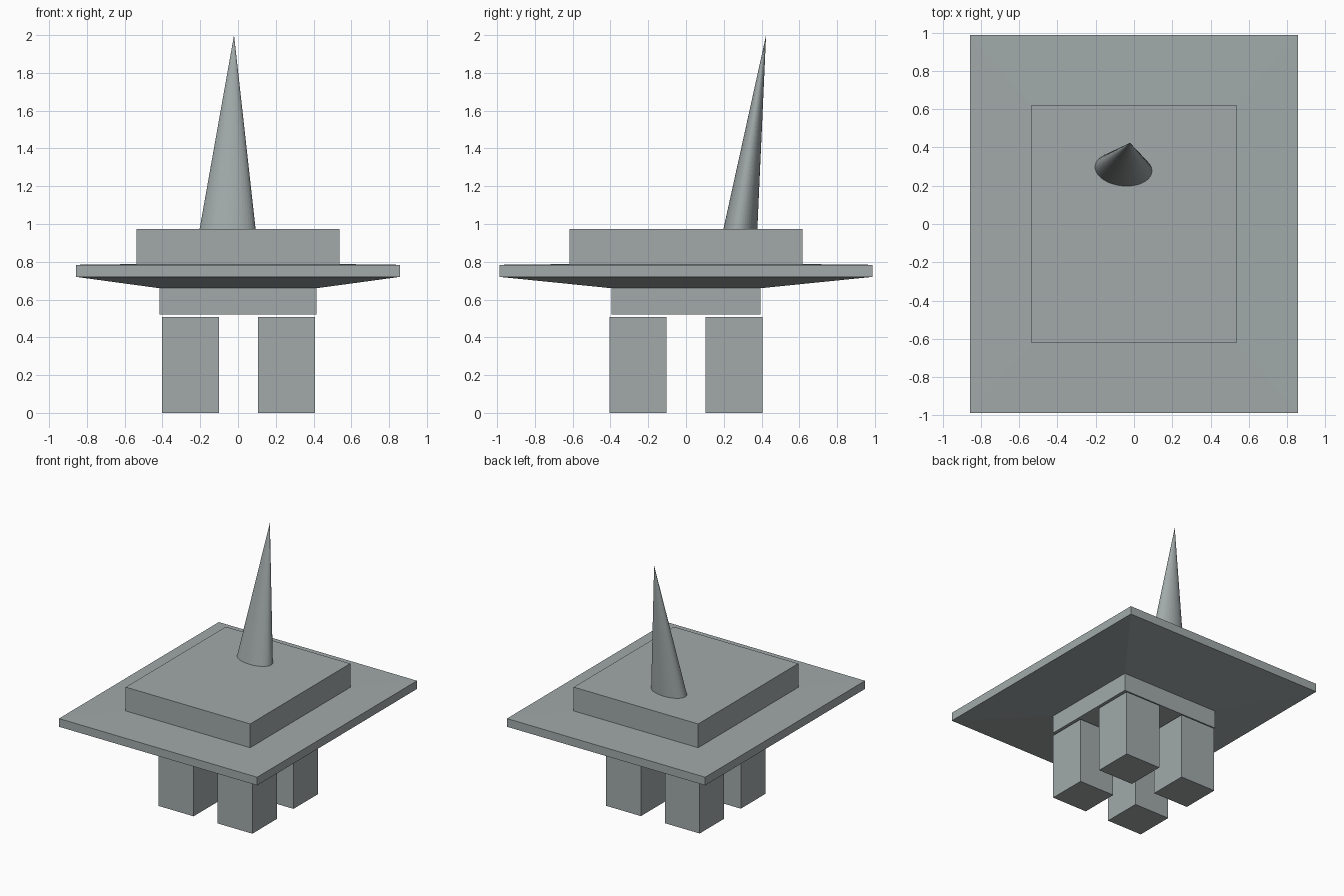
import bpy, bmesh, math
from mathutils import Vector

if "Cube" in bpy.data.objects:
    bpy.data.objects.remove(bpy.data.objects["Cube"])

# Dark stone grey shared by every part
stone = bpy.data.materials.new("dark_stone")
stone.diffuse_color = (0.36, 0.40, 0.40, 1)
stone.use_nodes = True
stone.node_tree.nodes["Principled BSDF"].inputs["Base Color"].default_value = stone.diffuse_color


def finish(name, bm):
    bmesh.ops.recalc_face_normals(bm, faces=bm.faces[:])
    mesh = bpy.data.meshes.new(name)
    bm.to_mesh(mesh)
    bm.free()
    mesh.materials.append(stone)
    obj = bpy.data.objects.new(name, mesh)
    bpy.context.collection.objects.link(obj)
    return obj


def stack(name, levels, cx=0.0, cy=0.0):
    """Rectangular loft; each level is (half x, half y, z)."""
    bm = bmesh.new()
    rings = [[bm.verts.new((cx + sx * hx, cy + sy * hy, z))
              for sx, sy in ((-1, -1), (1, -1), (1, 1), (-1, 1))]
             for hx, hy, z in levels]
    bm.faces.new(rings[0])
    bm.faces.new(rings[-1])
    for a, b in zip(rings, rings[1:]):
        for i in range(4):
            j = (i + 1) % 4
            bm.faces.new((a[i], a[j], b[j], b[i]))
    return finish(name, bm)


# Four square legs
for sx, side in ((-1, "left"), (1, "right")):
    for sy, end in ((-1, "front"), (1, "back")):
        stack(f"{end}_{side}_leg", [(0.151, 0.151, 0), (0.151, 0.151, 0.508)],
              0.003 + sx * 0.254, sy * 0.254)

# Block above the legs, with a narrow gap below it
stack("lower_block", [(0.416, 0.395, 0.522), (0.416, 0.395, 0.662)])

# Wide slab: flared underside, thin rim, barely sloped top
stack("wide_slab", [(0.416, 0.395, 0.66), (0.857, 0.987, 0.72),
                    (0.857, 0.987, 0.784), (0.538, 0.618, 0.788)])

# Raised block on the slab
stack("upper_block", [(0.538, 0.618, 0.784), (0.538, 0.618, 0.974)])

# Leaning spire: elliptical base, off-centre tip, fine flat facets
SIDES = 48
bm = bmesh.new()
tip = bm.verts.new((-0.021, 0.424, 2.0))
turn = math.radians(-6)
ring = []
for i in range(SIDES):
    a = math.tau * i / SIDES
    u, v = 0.149 * math.cos(a), 0.089 * math.sin(a)
    p = Vector((-0.055 + u * math.cos(turn) - v * math.sin(turn),
                0.288 + u * math.sin(turn) + v * math.cos(turn), 0.974))
    # continue slightly into the block
    ring.append(bm.verts.new(tip.co + (p - tip.co) * 1.02))
bm.faces.new(ring)
for i in range(SIDES):
    bm.faces.new((ring[i], ring[(i + 1) % SIDES], tip))
finish("spire", bm)
